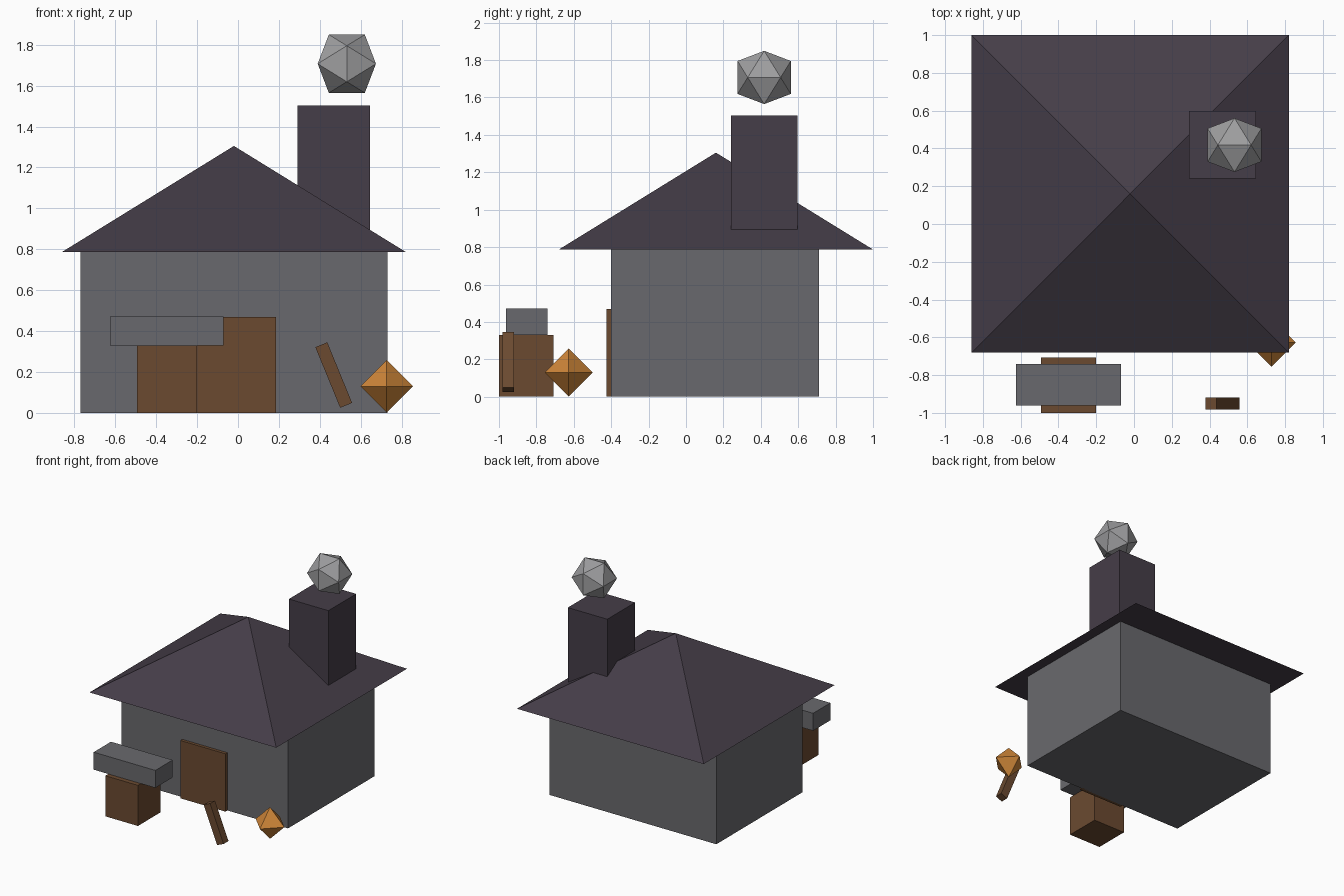
import bpy, bmesh, math
from mathutils import Vector

if "Cube" in bpy.data.objects:
    bpy.data.objects.remove(bpy.data.objects["Cube"])


def material(name, rgb):
    """Flat colour given as sRGB 0-255, stored as linear."""
    lin = [(c / 255 / 12.92) if c <= 10 else ((c / 255 + 0.055) / 1.055) ** 2.4 for c in rgb]
    m = bpy.data.materials.new(name)
    m.diffuse_color = (*lin, 1)
    m.use_nodes = True
    m.node_tree.nodes["Principled BSDF"].inputs["Base Color"].default_value = m.diffuse_color
    return m


STONE = material("dark grey stone", (105, 105, 109))
SLATE = material("purple slate", (69, 61, 72))
WOOD = material("brown wood", (107, 74, 48))
SMOKE = material("light grey smoke", (158, 158, 160))
AMBER = material("amber", (205, 133, 56))


def finish(bm, name, mat):
    bmesh.ops.recalc_face_normals(bm, faces=bm.faces)
    me = bpy.data.meshes.new(name)
    bm.to_mesh(me)
    bm.free()
    me.materials.append(mat)
    ob = bpy.data.objects.new(name, me)
    bpy.context.collection.objects.link(ob)
    return ob


def box(name, mat, x, y, z):
    """Box from its (min, max) range on each axis."""
    bm = bmesh.new()
    bmesh.ops.create_cube(bm, size=1)
    for v in bm.verts:
        v.co = [(a + b) / 2 + c * (b - a) for (a, b), c in zip((x, y, z), v.co)]
    return finish(bm, name, mat)


def hull(name, mat, points, centre):
    """Convex solid around a set of points."""
    bm = bmesh.new()
    for p in points:
        bm.verts.new(Vector(p) + Vector(centre))
    bmesh.ops.convex_hull(bm, input=bm.verts)
    return finish(bm, name, mat)


# House body and door
box("house_walls", STONE, (-0.77, 0.73), (-0.40, 0.71), (0, 0.79))
box("door", WOOD, (-0.22, 0.185), (-0.425, -0.39), (0, 0.47))

# Pyramid roof with overhanging eaves
bm = bmesh.new()
eaves = [bm.verts.new((x, y, 0.787)) for x, y in
         ((-0.86, -0.68), (0.82, -0.68), (0.82, 1.0), (-0.86, 1.0))]
apex = bm.verts.new((-0.02, 0.16, 1.305))
bm.faces.new(eaves)
for i in range(4):
    bm.faces.new((eaves[i], eaves[(i + 1) % 4], apex))
finish(bm, "roof", SLATE)

# Chimney
box("chimney", SLATE, (0.29, 0.645), (0.24, 0.597), (0.895, 1.503))

# Smoke puff: icosahedron from three golden rectangles
a = 0.088
b = a * (1 + math.sqrt(5)) / 2
ico = []
for s in (-1, 1):
    for t in (-1, 1):
        ico += [(s * a, 0, t * b), (0, s * b, t * a), (s * b, t * a, 0)]
hull("smoke_puff", SMOKE, ico, (0.532, 0.418, 1.707))

# Anvil: wooden block with a stone slab
box("anvil_block", WOOD, (-0.493, -0.20), (-1.0, -0.708), (0, 0.33))
box("anvil_top", STONE, (-0.625, -0.07), (-0.962, -0.74), (0.33, 0.472))

# Leaning handle
handle = box("leaning_handle", WOOD, (-0.0315, 0.0315), (-0.0315, 0.0315), (-0.16, 0.16))
handle.location = (0.468, -0.95, 0.185)
handle.rotation_euler = (0, -math.radians(22.3), 0)

# Amber octahedron on the ground
r = 0.129
octa = [[s * r if i == k else 0 for i in range(3)] for k in range(3) for s in (-1, 1)]
hull("amber_gem", AMBER, octa, (0.727, -0.627, 0.13))
